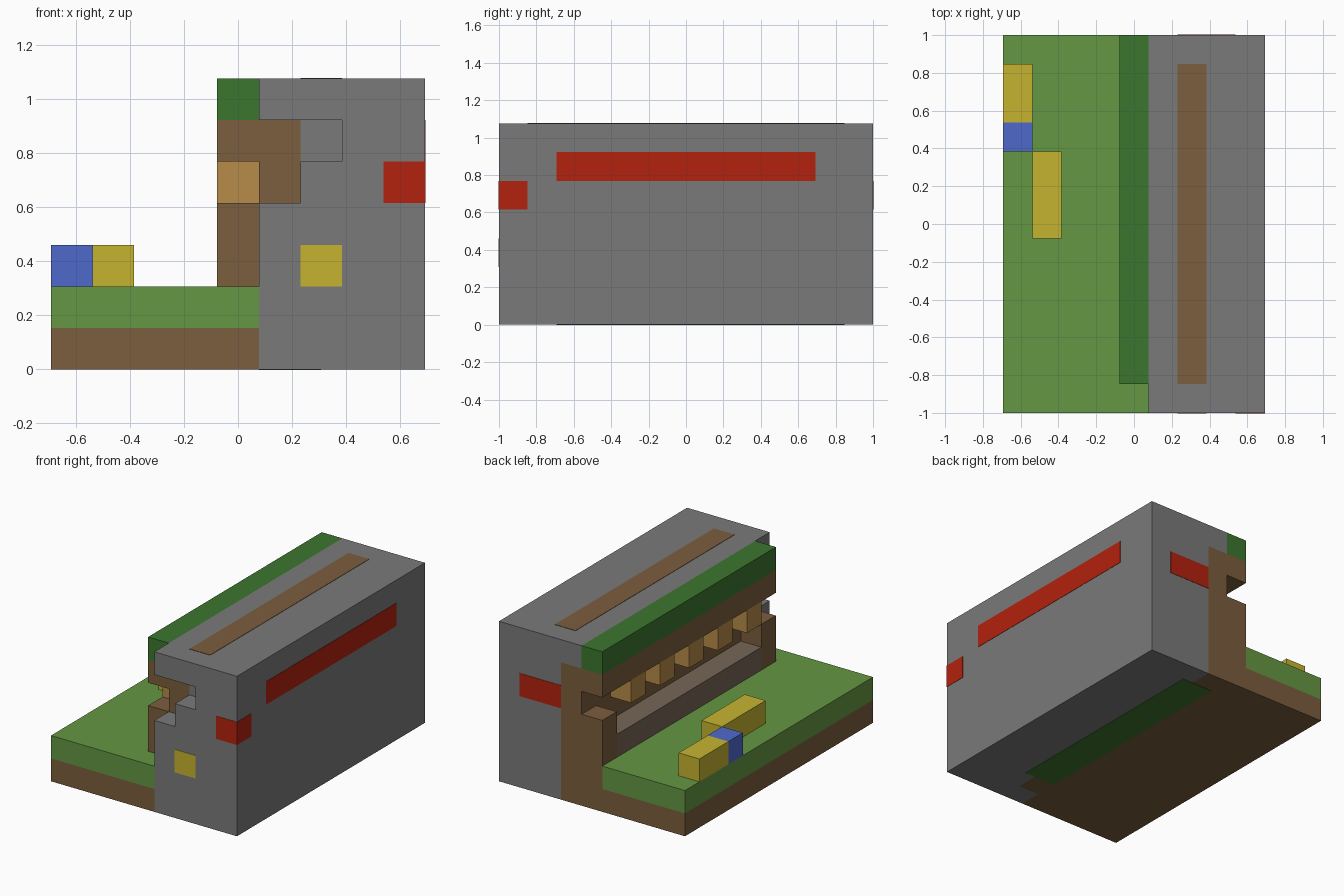
import bpy, bmesh

cube = bpy.data.objects.get("Cube")
if cube:
    bpy.data.objects.remove(cube, do_unlink=True)

U = 2 / 13                      # side of one block
ORIGIN = (-4.5, -6.5, 0)        # grid corner, in blocks


def material(name, rgb):
    linear = [((c / 255 + 0.055) / 1.055) ** 2.4 for c in rgb]
    m = bpy.data.materials.new(name)
    m.use_nodes = True
    m.diffuse_color = (*linear, 1)
    m.node_tree.nodes["Principled BSDF"].inputs["Base Color"].default_value = (*linear, 1)
    return m


stone = material("stone grey", (122, 122, 122))
soil = material("soil brown", (123, 94, 61))
sill = material("weathered brown", (118, 101, 87))
grass = material("grass green", (101, 151, 68))
hedge = material("hedge green", (60, 118, 46))
wood = material("tan wood", (183, 140, 72))
yellow = material("yellow", (198, 180, 48))
blue = material("blue", (80, 105, 203))
red = material("red", (180, 34, 14))


def prism(name, mat, profile, start, end, axis="y"):
    """Extrude a block-grid outline along y (outline in x, z) or z (outline in x, y)."""
    def place(a, b, t):
        p = (a, t, b) if axis == "y" else (a, b, t)
        return [(c + o) * U for c, o in zip(p, ORIGIN)]
    bm = bmesh.new()
    face = bm.faces.new([bm.verts.new(place(a, b, start)) for a, b in profile])
    moved = bmesh.ops.extrude_face_region(bm, geom=[face])["geom"]
    shift = [0, 0, 0]
    shift["xyz".index(axis)] = (end - start) * U
    bmesh.ops.translate(bm, vec=shift, verts=[v for v in moved if isinstance(v, bmesh.types.BMVert)])
    bmesh.ops.recalc_face_normals(bm, faces=bm.faces)
    mesh = bpy.data.meshes.new(name)
    bm.to_mesh(mesh)
    bm.free()
    mesh.materials.append(mat)
    obj = bpy.data.objects.new(name, mesh)
    bpy.context.collection.objects.link(obj)
    return obj


def box(name, mat, x, y, z):
    outline = [(x[0], z[0]), (x[1], z[0]), (x[1], z[1]), (x[0], z[1])]
    return prism(name, mat, outline, *y)


# Stone mass, with a stepped notch in its front slab
prism("stone_front", stone, [(5, 0), (9, 0), (9, 7), (5, 7), (5, 6), (7, 6),
                             (7, 5), (6, 5), (6, 4), (5, 4)], 0, 1)
prism("stone_body", stone, [(6, 0), (9, 0), (9, 7), (5, 7), (5, 6), (6, 6)], 1, 13)

# Soil base and bank, with the gallery slot running along it
box("soil_front", soil, (0, 5), (0, 1), (0, 1))
back = [(0, 0), (6, 0), (6, 6), (4, 6), (4, 5), (5, 5)]
foot = [(4, 1), (0, 1)]
for name, start in (("bank_front_end", 1), ("bank_back_end", 12)):
    prism(name, soil, back + [(5, 4), (4, 4)] + foot, start, start + 1)
prism("bank_middle", soil, back + [(5, 2), (4, 2)] + foot, 2, 12)
box("gallery_sill", sill, (4, 5), (2, 12), (2, 3))

# Wooden beam ends hanging in the slot
for j in range(2, 11, 2):
    box("beam_end", wood, (4, 5), (j, j + 1), (4, 5))

# Grass layer and hedge
prism("grass_layer", grass, [(0, 0), (5, 0), (5, 1), (4, 1), (4, 13), (0, 13)], 1, 2, "z")
box("hedge", hedge, (4, 5), (1, 13), (6, 7))

# Coloured blocks lying on the grass
box("yellow_block_long", yellow, (1, 2), (6, 9), (2, 3))
box("blue_block", blue, (0, 1), (9, 10), (2, 3))
box("yellow_block_short", yellow, (0, 1), (10, 12), (2, 3))

# Thin painted plates on the stone
T = 0.015
box("red_corner", red, (8, 9 + T), (-T, 1), (4, 5))
box("yellow_panel", yellow, (6, 7), (-T, T), (2, 3))
box("red_side_stripe", red, (9 - T, 9 + T), (2, 11), (5, 6))
box("red_back_stripe", red, (6, 8), (13 - T, 13 + T), (4, 5))
box("roof_stripe", soil, (6, 7), (1, 12), (7 - T, 7 + T))
box("underside_patch", hedge, (5, 6.5), (2, 12), (-T, T))
